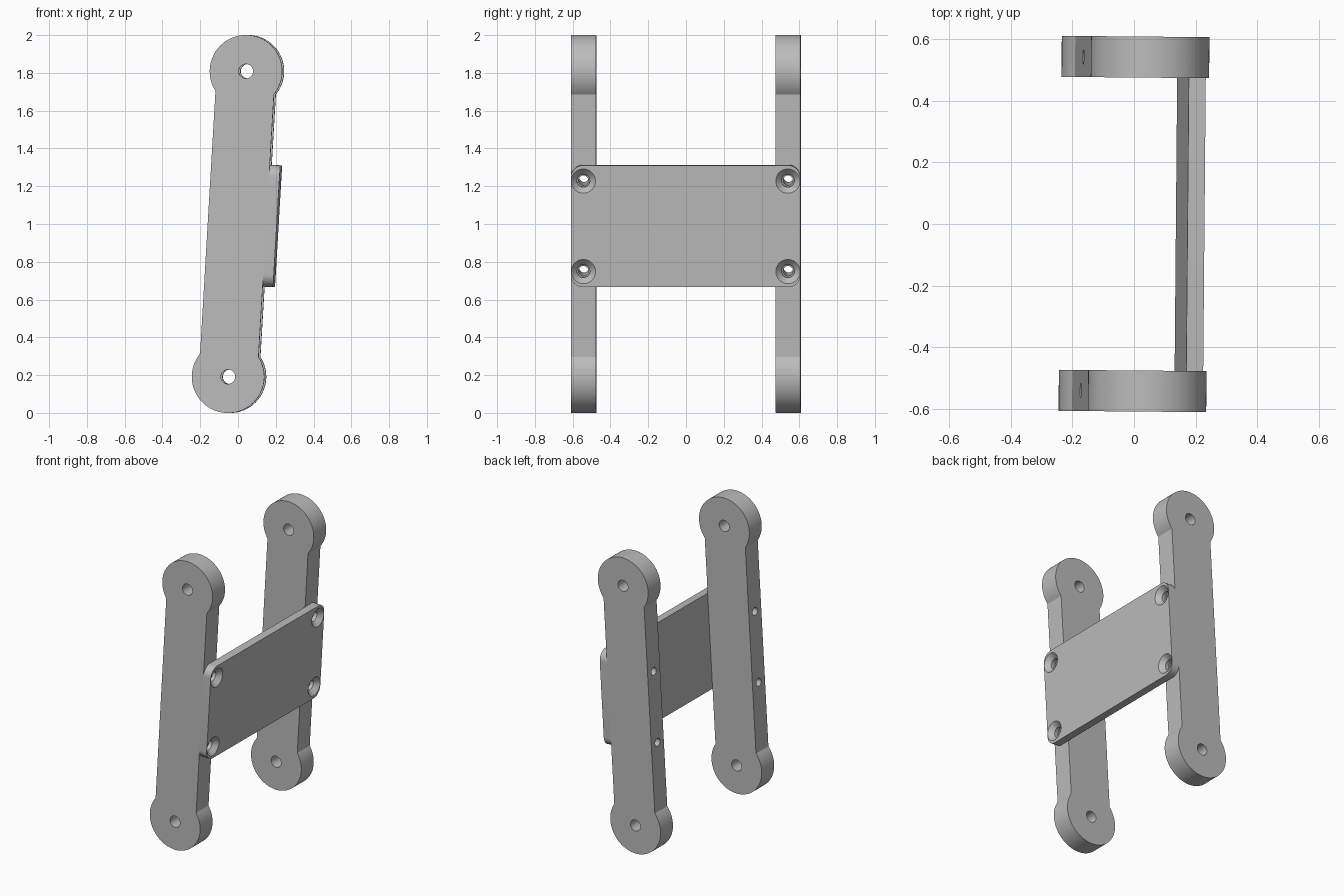
import bpy, bmesh, math
from mathutils import Matrix, Vector

cube = bpy.data.objects.get("Cube")
if cube:
    bpy.data.objects.remove(cube, do_unlink=True)

# Main dimensions, in the bracket's own upright frame
PIVOT_Z, END_R, HOLE_R = 0.81, 0.192, 0.038
HALF_W, PLATE_X = 0.155, 0.21
OUT_Y, IN_Y = 0.608, 0.475
SCREW_Y, SCREW_Z = (OUT_Y + IN_Y) / 2, 0.24
PLATE_Z, CORNER_R = 0.323, 0.066

# The whole bracket leans slightly and is turned a touch about the vertical
POSE = (Matrix.Translation((0, 0, 1)) @ Matrix.Rotation(math.radians(-0.5), 4, 'Z')
        @ Matrix.Rotation(math.radians(3.36), 4, 'Y'))

grey = bpy.data.materials.new("plain grey")
grey.use_nodes = True
colour = (0.5, 0.5, 0.5, 1)
grey.diffuse_color = colour
grey.node_tree.nodes["Principled BSDF"].inputs["Base Color"].default_value = colour


def make_object(name, bm):
    bmesh.ops.recalc_face_normals(bm, faces=bm.faces)
    mesh = bpy.data.meshes.new(name)
    bm.to_mesh(mesh)
    bm.free()
    mesh.materials.append(grey)
    obj = bpy.data.objects.new(name, mesh)
    bpy.context.collection.objects.link(obj)
    obj.matrix_world = POSE
    return obj


def arc(cx, cy, r, start, end, steps):
    return [(cx + r * math.cos(a), cy + r * math.sin(a))
            for a in (math.radians(start + (end - start) * i / steps) for i in range(steps + 1))]


def prism(name, points, push):
    bm = bmesh.new()
    face = bm.faces.new([bm.verts.new(p) for p in points])
    new = bmesh.ops.extrude_face_region(bm, geom=[face], use_keep_orig=True)["geom"]
    bmesh.ops.translate(bm, vec=push, verts=[v for v in new if isinstance(v, bmesh.types.BMVert)])
    return make_object(name, bm)


def add_turned(bm, profile, origin, axis, steps=48):
    """Solid of revolution from (distance, radius) pairs along an axis."""
    turn = Vector(axis).to_track_quat('Z', 'Y').to_matrix().to_4x4()
    place = Matrix.Translation(origin) @ turn
    rings = [[bm.verts.new(place @ Vector((x, y, d))) for x, y in arc(0, 0, r, 0, 360, steps)[:-1]]
             for d, r in profile]
    for a, b in zip(rings, rings[1:]):
        for i in range(steps):
            j = (i + 1) % steps
            bm.faces.new((a[i], a[j], b[j], b[i]))
    bm.faces.new(rings[0][::-1])
    bm.faces.new(rings[-1])


def cut(obj, bm):
    """Cut the holes, bake the result and drop the cutter."""
    cutter = make_object("hole_cutter", bm)
    cutter.hide_render = True
    mod = obj.modifiers.new("holes", 'BOOLEAN')
    mod.operation, mod.solver, mod.object = 'DIFFERENCE', 'EXACT', cutter
    bpy.context.view_layer.update()
    baked = bpy.data.meshes.new_from_object(obj.evaluated_get(bpy.context.evaluated_depsgraph_get()))
    obj.modifiers.clear()
    obj.data = baked
    bpy.data.objects.remove(cutter, do_unlink=True)
    bpy.ops.object.select_all(action='DESELECT')
    obj.select_set(True)
    bpy.context.view_layer.objects.active = obj
    bpy.ops.object.shade_smooth_by_angle(angle=math.radians(25))


# Side arms: straight bars with round pivot ends
neck = math.degrees(math.asin(HALF_W / END_R))
half = arc(0, PIVOT_Z, END_R, -90 + neck, 270 - neck, 56)
outline = half + [(-x, -z) for x, z in half]
for name, side in (("front_arm", -1), ("back_arm", 1)):
    arm = prism(name, [(x, side * IN_Y, z) for x, z in outline], (0, side * (OUT_Y - IN_Y), 0))
    holes = bmesh.new()
    for s in (-1, 1):
        add_turned(holes, [(-0.2, HOLE_R), (0.2, HOLE_R)], (0, side * SCREW_Y, s * PIVOT_Z), (0, 1, 0))
        add_turned(holes, [(-0.3, 0.026), (0.3, 0.026)], (0, side * SCREW_Y, s * SCREW_Z), (1, 0, 0))
    cut(arm, holes)

# Cross plate with rounded corners and countersunk screw holes
cy, cz = OUT_Y - CORNER_R, PLATE_Z - CORNER_R
corners = [(cy, cz, 0), (-cy, cz, 90), (-cy, -cz, 180), (cy, -cz, 270)]
loop = [p for y, z, a in corners for p in arc(y, z, CORNER_R, a, a + 90, 12)]
plate = prism("cross_plate", [(HALF_W, y, z) for y, z in loop], (PLATE_X - HALF_W, 0, 0))
holes = bmesh.new()
for sy in (-1, 1):
    for sz in (-1, 1):
        add_turned(holes, [(0.13, 0.034), (0.179, 0.034), (0.22, 0.074)],
                   (0, sy * SCREW_Y, sz * SCREW_Z), (1, 0, 0))
cut(plate, holes)
